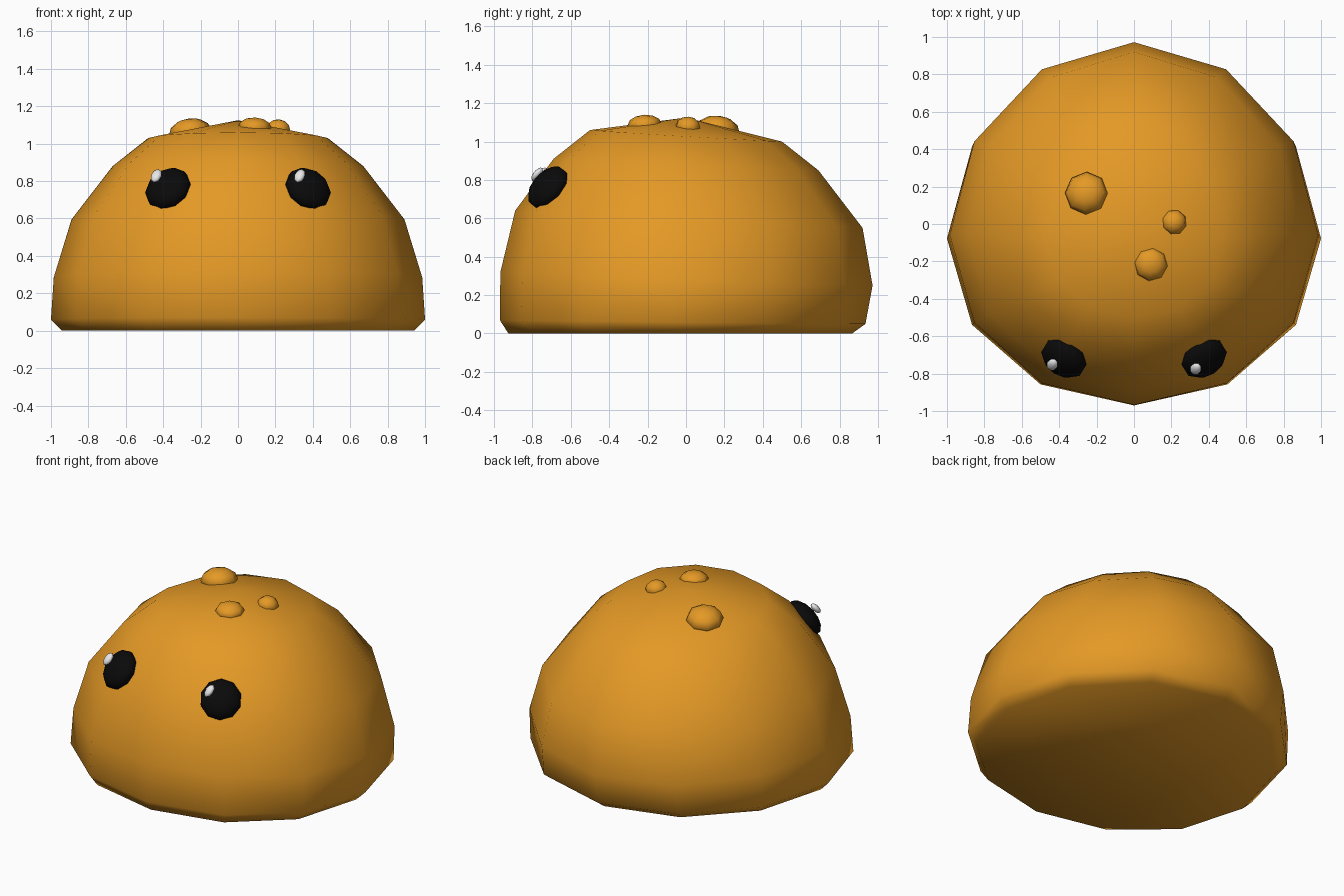
import bpy, bmesh, math
from mathutils import Vector

if "Cube" in bpy.data.objects:
    bpy.data.objects.remove(bpy.data.objects["Cube"])


def material(name, rgb):
    m = bpy.data.materials.new(name)
    m.diffuse_color = (*rgb, 1)
    m.use_nodes = True
    m.node_tree.nodes["Principled BSDF"].inputs["Base Color"].default_value = m.diffuse_color
    return m


ORANGE = material("orange", (0.78, 0.32, 0.019))
BLACK = material("black", (0.003, 0.003, 0.003))
WHITE = material("white", (0.8, 0.8, 0.8))


def finish(bm, name, mat):
    bmesh.ops.recalc_face_normals(bm, faces=bm.faces)
    for f in bm.faces:
        f.smooth = True
    me = bpy.data.meshes.new(name)
    bm.to_mesh(me)
    bm.free()
    me.materials.append(mat)
    ob = bpy.data.objects.new(name, me)
    bpy.context.collection.objects.link(ob)
    return ob


def blob(name, mat, loc, size, normal, seg=8, rings=6, up='Y'):
    """Low-poly ellipsoid whose local z axis follows the normal."""
    bm = bmesh.new()
    bmesh.ops.create_uvsphere(bm, u_segments=seg, v_segments=rings, radius=1)
    bmesh.ops.scale(bm, vec=size, verts=bm.verts)
    rot = Vector(normal).to_track_quat('Z', up).to_matrix()
    bmesh.ops.rotate(bm, cent=(0, 0, 0), matrix=rot, verts=bm.verts)
    ob = finish(bm, name, mat)
    ob.location = loc
    return ob


# Body: twelve-sided dome, each ring = front y, back y, half width, front z, back z
RINGS = [(-.925, .865, .94, 0, 0), (-.97, .935, 1.0, .07, .05),
         (-.967, .972, .985, .32, .25), (-.89, .92, .89, .64, .55),
         (-.69, .69, .67, .91, .85), (-.5, .5, .48, 1.06, 1.0)]
N = 12
bm = bmesh.new()
loops = []
for yf, yb, w, zf, zb in RINGS:
    ring = []
    for i in range(N):
        a = math.tau * i / N
        c, s = math.cos(a), math.sin(a)
        y = (yf + yb) / 2 + c * (yb - yf) / 2 - 0.06 * s * s
        z = (zf + zb) / 2 + c * (zb - zf) / 2
        ring.append(bm.verts.new((w * s, y, z)))
    loops.append(ring)
for lo, hi in zip(loops, loops[1:]):
    for i in range(N):
        j = (i + 1) % N
        bm.faces.new((lo[i], lo[j], hi[j], hi[i]))
tip = bm.verts.new((0, 0, 1.125))
for i in range(N):
    bm.faces.new((loops[-1][i], loops[-1][(i + 1) % N], tip))
bm.faces.new(loops[0])
finish(bm, "body", ORANGE)

# Eyes, mirrored, with a highlight on the same side of each
for side, name, hx, hy in ((-1, "left", -.437, -.752), (1, "right", .33, -.775)):
    n = (side * .42, -.68, .6)
    blob(name + "_eye", BLACK, (side * .375, -.718, .76), (.13, .13, .072), n, 10, 7)
    blob(name + "_eye_highlight", WHITE, (hx, hy, .828), (.03, .045, .02),
         (-.35, -.68, .65), 8, 6)

# Bumps on top
for i, (x, y, z, r, h) in enumerate([(-.255, .165, 1.06, .115, .075),
                                     (.09, -.215, 1.088, .09, .052),
                                     (.215, .01, 1.078, .067, .052)]):
    blob("bump_%d" % (i + 1), ORANGE, (x, y, z), (r, r, h),
         (x * .5, y * .5 + .05, 1))
